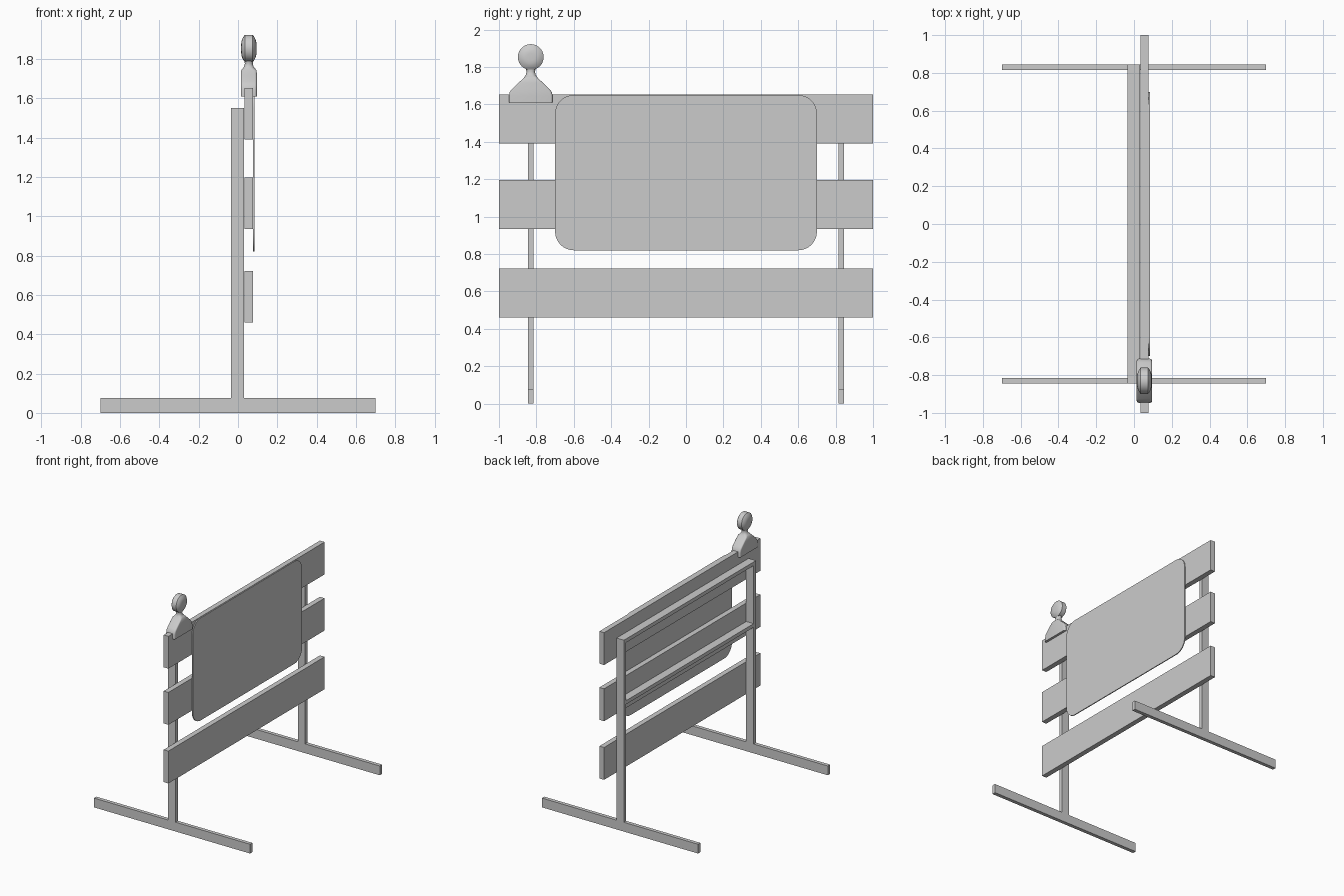
import bpy, bmesh, math

if "Cube" in bpy.data.objects:
    bpy.data.objects.remove(bpy.data.objects["Cube"])


def finish(bm, name, smooth=False):
    bmesh.ops.recalc_face_normals(bm, faces=bm.faces)
    me = bpy.data.meshes.new(name)
    bm.to_mesh(me)
    bm.free()
    ob = bpy.data.objects.new(name, me)
    bpy.context.collection.objects.link(ob)
    if smooth:
        bpy.ops.object.select_all(action='DESELECT')
        bpy.context.view_layer.objects.active = ob
        ob.select_set(True)
        bpy.ops.object.shade_smooth_by_angle(angle=math.radians(40))
    return ob


def box(name, x0, x1, y0, y1, z0, z1):
    bm = bmesh.new()
    bmesh.ops.create_cube(bm, size=1)
    for v in bm.verts:
        v.co = (x0 if v.co.x < 0 else x1,
                y0 if v.co.y < 0 else y1,
                z0 if v.co.z < 0 else z1)
    return finish(bm, name)


def rounded_rect(hw, hh, r, n=6):
    pts = []
    for k, (sx, sy) in enumerate([(1, 1), (-1, 1), (-1, -1), (1, -1)]):
        for i in range(n + 1):
            a = math.pi / 2 * (k + i / n)
            pts.append((sx * (hw - r) + r * math.cos(a),
                        sy * (hh - r) + r * math.sin(a)))
    return pts


def loft(name, rings, smooth=True):
    bm = bmesh.new()
    loops = [[bm.verts.new(p) for p in ring] for ring in rings]
    n = len(loops[0])
    for a, b in zip(loops, loops[1:]):
        for i in range(n):
            j = (i + 1) % n
            bm.faces.new((a[i], a[j], b[j], b[i]))
    bm.faces.new(loops[0])
    bm.faces.new(loops[-1])
    return finish(bm, name, smooth)


# Feet and posts on both sides
for side, y in (("left", -0.83), ("right", 0.83)):
    box(side + "_foot", -0.7, 0.7, y - 0.015, y + 0.015, 0, 0.075)
    box(side + "_post", -0.035, 0.031, y - 0.015, y + 0.015, 0.075, 1.55)

# Cross rails between the posts
for name, top in (("top_rail", 1.55), ("middle_rail", 1.05)):
    box(name, -0.035, 0.031, -0.815, 0.815, top - 0.03, top)

# Horizontal planks
for i, z in enumerate((0.46, 0.935, 1.39)):
    box("plank_%d" % (i + 1), 0.034, 0.076, -1, 1, z, z + 0.262)

# Sign panel with rounded corners
outline = rounded_rect(0.7, 0.415, 0.1, 8)
loft("sign_panel", [[(x, y, z + 1.235) for y, z in outline] for x in (0.077, 0.085)])

# Warning lamp: body with sloping shoulders (z, half x, half y, corner radius)
CX, CY = 0.055, -0.83
body = [(1.61, 0.041, 0.117, 0.012), (1.645, 0.041, 0.117, 0.012),
        (1.667, 0.041, 0.112, 0.012), (1.685, 0.041, 0.097, 0.012),
        (1.715, 0.041, 0.066, 0.012), (1.74, 0.04, 0.038, 0.012),
        (1.75, 0.033, 0.032, 0.02), (1.757, 0.026, 0.027, 0.022),
        (1.775, 0.02, 0.022, 0.0195), (1.79, 0.022, 0.027, 0.02),
        (1.81, 0.024, 0.035, 0.02)]
loft("lamp_body", [[(CX + x, CY + y, z) for x, y in rounded_rect(hx, hy, r, 4)]
                   for z, hx, hy, r in body])

# Lamp lens: bevelled disc turned about the x axis (x offset, radius)
half = [(0.039, 0.02), (0.0375, 0.035), (0.034, 0.046), (0.027, 0.06), (0.02, 0.069)]
lens = [(-x, r) for x, r in half] + [(x, r) for x, r in reversed(half)]
loft("lamp_lens", [[(CX + x, CY + r * math.cos(math.tau * i / 40),
                     1.853 + r * math.sin(math.tau * i / 40)) for i in range(40)]
                   for x, r in lens])
